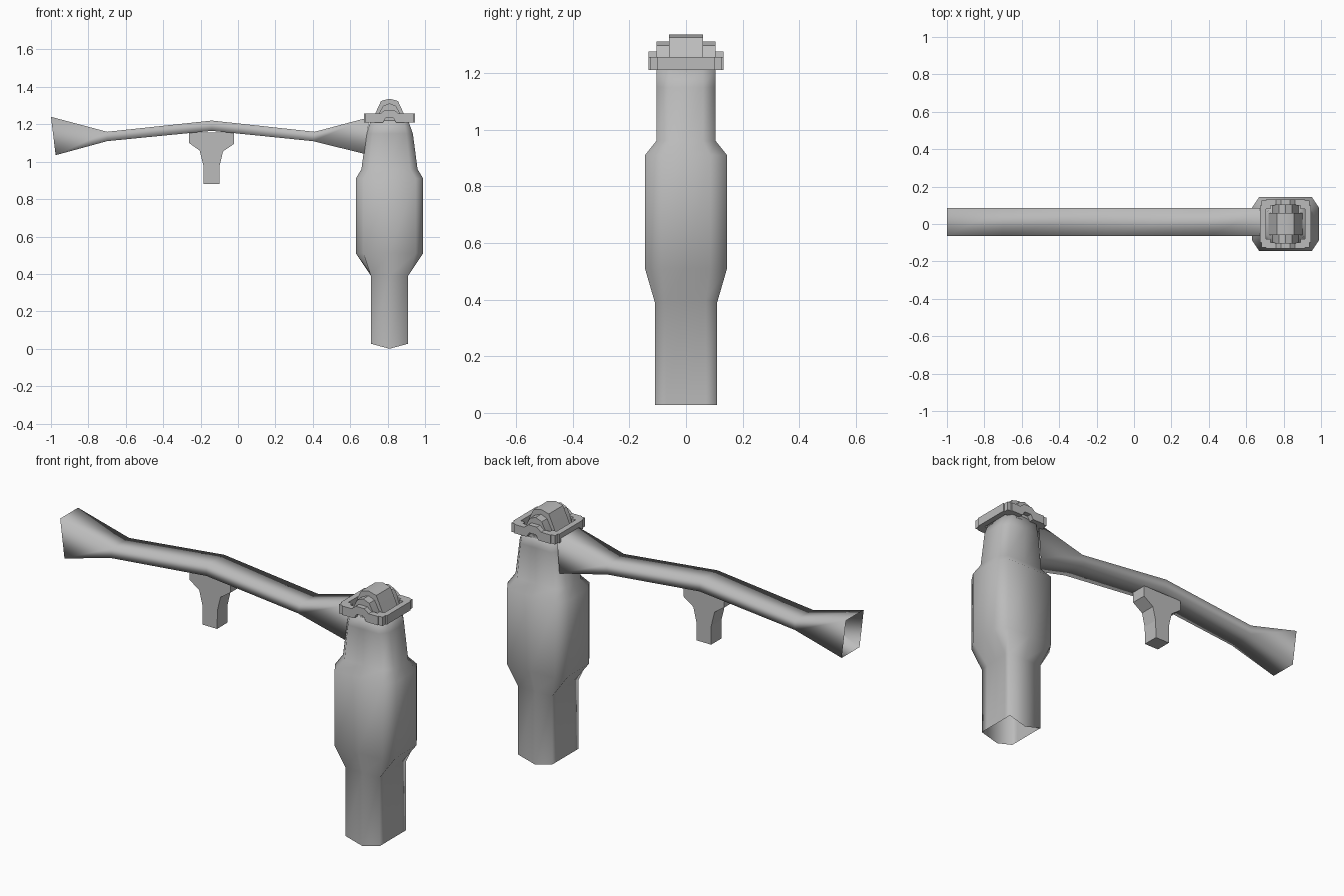
import bpy, bmesh
from math import radians

old = bpy.data.objects.get("Cube")
if old:
    bpy.data.objects.remove(old, do_unlink=True)

GREY = (0.5, 0.5, 0.5, 1)
mat = bpy.data.materials.new("plain grey")
mat.use_nodes = True
mat.diffuse_color = GREY
mat.node_tree.nodes["Principled BSDF"].inputs["Base Color"].default_value = GREY

CX = 0.81       # tower axis
BY = 0.01       # beam centre line


def finish(name, bm, smooth=None):
    bmesh.ops.recalc_face_normals(bm, faces=bm.faces)
    me = bpy.data.meshes.new(name)
    bm.to_mesh(me)
    bm.free()
    me.materials.append(mat)
    ob = bpy.data.objects.new(name, me)
    bpy.context.collection.objects.link(ob)
    if smooth:
        bpy.ops.object.select_all(action='DESELECT')
        ob.select_set(True)
        bpy.context.view_layer.objects.active = ob
        bpy.ops.object.shade_smooth_by_angle(angle=radians(smooth))
    return ob


def loft(name, rings, smooth, cap_last=False):
    bm = bmesh.new()
    loops = [[bm.verts.new(p) for p in ring] for ring in rings]
    n = len(loops[0])
    for a, b in zip(loops, loops[1:]):
        for i in range(n):
            j = (i + 1) % n
            bm.faces.new((a[i], a[j], b[j], b[i]))
    if cap_last:
        bm.faces.new(loops[-1])
    return finish(name, bm, smooth)


def slab(name, profile, y0, y1, smooth=None):
    """Extrude an x-z outline from y0 to y1."""
    bm = bmesh.new()
    face = bm.faces.new([bm.verts.new((x, y0, z)) for x, z in profile])
    out = bmesh.ops.extrude_face_region(bm, geom=[face])
    verts = [v for v in out["geom"] if isinstance(v, bmesh.types.BMVert)]
    bmesh.ops.translate(bm, verts=verts, vec=(0, y1 - y0, 0))
    return finish(name, bm, smooth)


def box(name, x0, x1, y0, y1, z0, z1):
    return slab(name, [(x0, z0), (x1, z0), (x1, z1), (x0, z1)], y0, y1)


def mirrored(half):
    """Complete an outline around the tower axis from its right half."""
    return [(CX + x, z) for x, z in half] + [(CX - x, z) for x, z in reversed(half) if x]


# Tower body: side half width/depth/height, front half width/depth/height, front centre height
def tower_ring(a, b, za, c, d, zc, tip):
    q = [(a, 0, za), (a, b, za), (c, d, zc), (0, d, tip)]
    ring = q + [(-x, y, z) for x, y, z in reversed(q[:3])]
    ring += [(-x, -y, z) for x, y, z in q[1:]] + [(x, -y, z) for x, y, z in reversed(q[1:3])]
    return [(CX + x, y, z) for x, y, z in ring]


loft("tower_body", [tower_ring(*r) for r in (
    (0.10, 0.07, 0.027, 0.10, 0.11, 0.027, 0.0),
    (0.10, 0.07, 0.40, 0.10, 0.11, 0.39, 0.39),
    (0.18, 0.085, 0.51, 0.14, 0.145, 0.51, 0.51),
    (0.18, 0.085, 0.91, 0.14, 0.145, 0.91, 0.91),
    (0.15, 0.06, 0.96, 0.11, 0.105, 0.96, 0.96),
    (0.125, 0.06, 1.15, 0.09, 0.105, 1.15, 1.15),
    (0.10, 0.06, 1.22, 0.075, 0.105, 1.22, 1.22),
)], 100, cap_last=True)

# Stepped arched cap
slab("cap_inner_arch", mirrored(
    [(0.10, 1.20), (0.075, 1.26), (0.045, 1.325), (0, 1.337)]), -0.06, 0.06, 40)
slab("cap_outer_arch", mirrored(
    [(0.075, 1.20), (0.06, 1.25), (0.035, 1.298), (0, 1.312)]), -0.105, 0.105, 40)

# Collar: arched front and back bars, side bars and corner blocks
collar = mirrored([(0.105, 1.21), (0.035, 1.21), (0.02, 1.235)])
collar = [(CX + x, z) for x, z in (
    (-0.105, 1.21), (-0.035, 1.21), (-0.02, 1.235), (0.02, 1.235), (0.035, 1.21), (0.105, 1.21),
    (0.105, 1.257), (0.05, 1.257), (0.025, 1.277), (-0.025, 1.277), (-0.05, 1.257), (-0.105, 1.257))]
for s, end in ((-1, "front"), (1, "back")):
    y0, y1 = sorted((s * 0.10, s * 0.132))
    slab("collar_bar_" + end, collar, y0, y1)
for s, side in ((1, "left"), (-1, "right")):
    x0, x1 = sorted((CX + s * 0.105, CX + s * 0.135))
    box("collar_bar_" + side, x0, x1, -0.1, 0.1, 1.21, 1.257)
    for t, end in ((-1, "front"), (1, "back")):
        x0, x1 = sorted((CX + s * 0.08, CX + s * 0.128))
        y0, y1 = sorted((t * 0.08, t * 0.126))
        box(f"collar_corner_{end}_{side}", x0, x1, y0, y1, 1.21, 1.257)

# Hollow beam flared at both ends: top x, top z, bottom x, bottom z
stations = ((-1.0, 1.24, -0.975, 1.035), (-0.70, 1.16, -0.70, 1.11), (-0.14, 1.22, -0.14, 1.165),
            (0.41, 1.16, 0.40, 1.11), (0.70, 1.237, 0.685, 1.04))
loft("flared_beam", [[(xt, BY - 0.075, zt), (xt, BY + 0.075, zt),
                      (xb, BY + 0.075, zb), (xb, BY - 0.075, zb)]
                     for xt, zt, xb, zb in stations], 100)

# Bracket hanging under the middle of the beam
slab("hanging_bracket", [
    (-0.262, 1.155), (-0.262, 1.10), (-0.205, 1.06), (-0.185, 0.98), (-0.185, 0.882),
    (-0.10, 0.882), (-0.098, 0.98), (-0.08, 1.055), (-0.022, 1.095), (-0.022, 1.155)],
    BY - 0.043, BY + 0.043)
